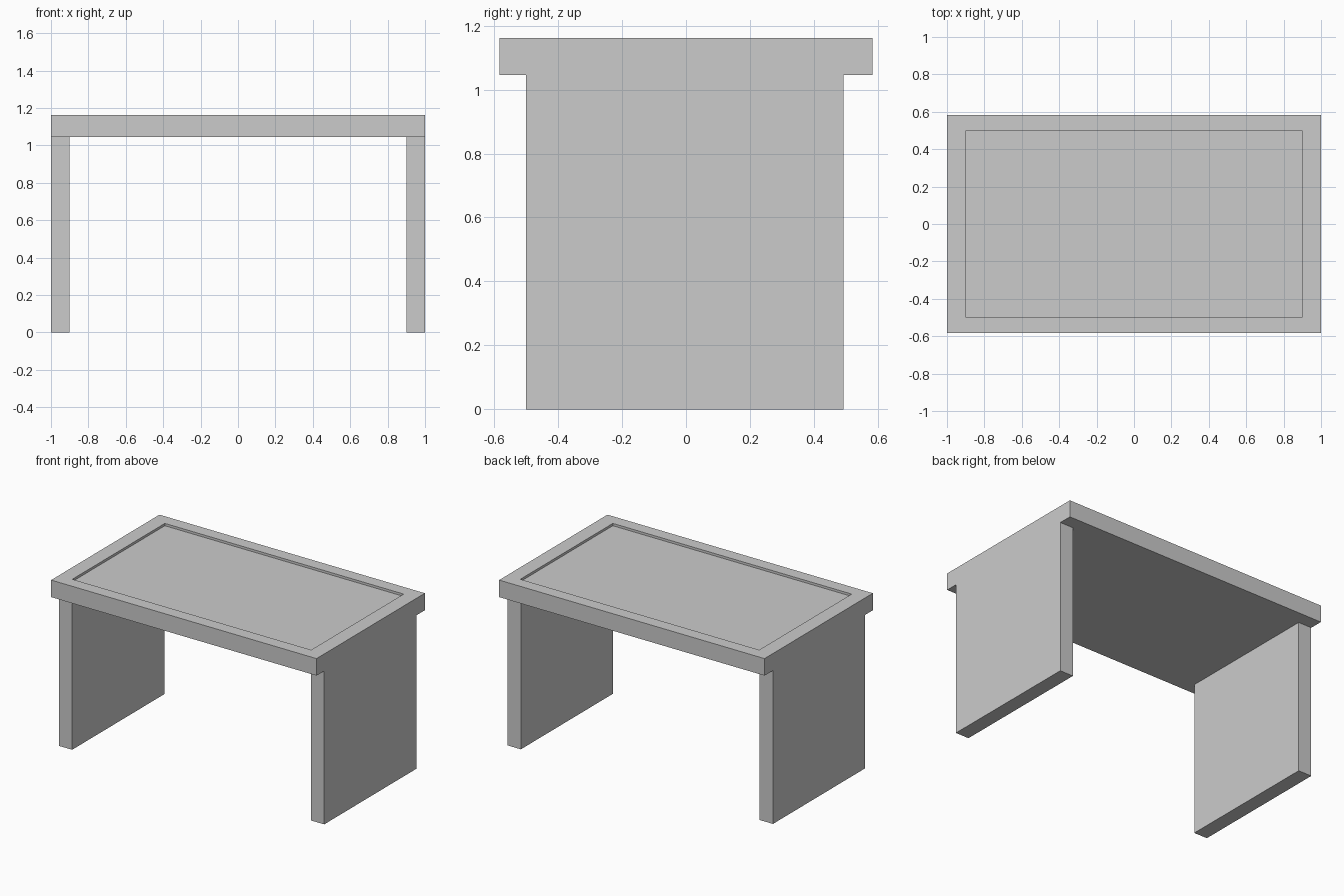
import bpy
import bmesh
from mathutils import Vector

cube = bpy.data.objects.get("Cube")
if cube:
    bpy.data.objects.remove(cube, do_unlink=True)

grey = bpy.data.materials.new("light_grey")
grey.use_nodes = True
colour = (0.6, 0.6, 0.6, 1)
grey.diffuse_color = colour
grey.node_tree.nodes["Principled BSDF"].inputs["Base Color"].default_value = colour


def box(name, low, high, recess=None):
    """Box between two corners; recess = (border x, border y, depth) sinks a panel in its top."""
    low, high = Vector(low), Vector(high)
    bm = bmesh.new()
    bmesh.ops.create_cube(bm, size=1)
    for v in bm.verts:
        v.co = (low + high) / 2 + v.co * (high - low)
    if recess:
        bx, by, depth = recess
        top = max(bm.faces, key=lambda f: f.calc_center_median().z)
        # Flat rim, then the short wall down to the sunken panel
        bmesh.ops.inset_individual(bm, faces=[top], thickness=0.01)
        for v in top.verts:
            v.co.x = (high.x - bx) * (1 if v.co.x > 0 else -1)
            v.co.y = (high.y - by) * (1 if v.co.y > 0 else -1)
        panel = bmesh.ops.extrude_discrete_faces(bm, faces=[top])["faces"][0]
        bmesh.ops.translate(bm, verts=panel.verts, vec=(0, 0, -depth))
    mesh = bpy.data.meshes.new(name)
    bm.to_mesh(mesh)
    bm.free()
    mesh.materials.append(grey)
    obj = bpy.data.objects.new(name, mesh)
    bpy.context.collection.objects.link(obj)
    return obj


# Table top with a shallow sunken panel
box("table_top", (-1, -0.583, 1.045), (1, 0.583, 1.161), recess=(0.1, 0.085, 0.016))

# Slab legs, flush with the ends of the top
box("left_leg", (0.9, -0.5, 0), (1, 0.492, 1.045))
box("right_leg", (-1, -0.5, 0), (-0.9, 0.492, 1.045))
